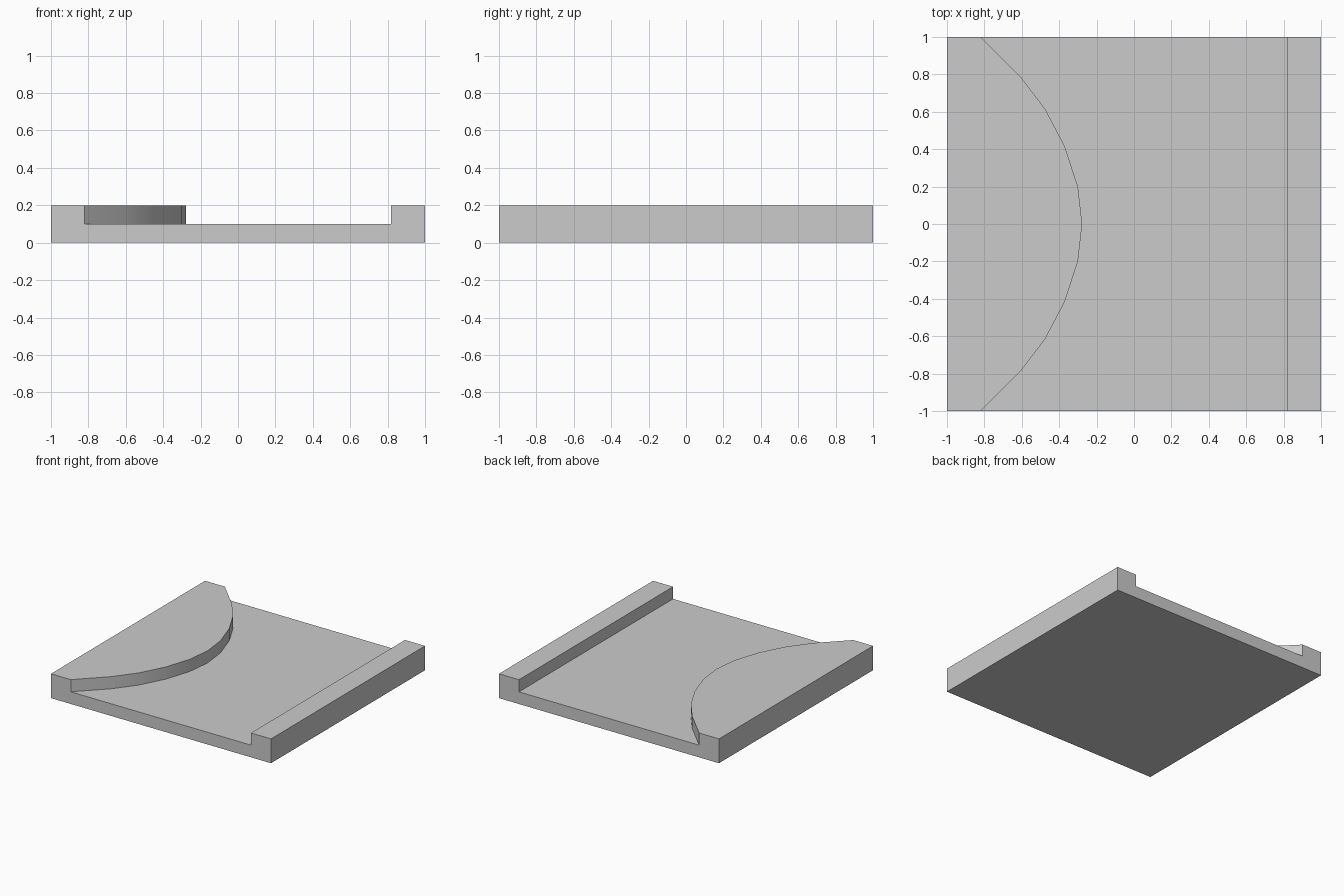
import bpy, bmesh
from math import radians

if "Cube" in bpy.data.objects:
    bpy.data.objects.remove(bpy.data.objects["Cube"])


def prism(name, outline, z0, z1):
    """Extrude a flat outline between two heights."""
    bm = bmesh.new()
    face = bm.faces.new([bm.verts.new((x, y, z0)) for x, y in outline])
    top = bmesh.ops.extrude_face_region(bm, geom=[face])["geom"]
    verts = [g for g in top if isinstance(g, bmesh.types.BMVert)]
    bmesh.ops.translate(bm, verts=verts, vec=(0, 0, z1 - z0))
    bmesh.ops.recalc_face_normals(bm, faces=bm.faces)
    mesh = bpy.data.meshes.new(name)
    bm.to_mesh(mesh)
    bm.free()
    obj = bpy.data.objects.new(name, mesh)
    bpy.context.collection.objects.link(obj)
    return obj


# Square ground tile
tile = prism("channel_tile", [(-1, -1), (1, -1), (1, 1), (-1, 1)], 0, 0.2)

# Sunken channel: curved left bank (mirrored in y), straight right bank
half = [(-0.277, 0), (-0.30, 0.20), (-0.37, 0.415), (-0.475, 0.615),
        (-0.605, 0.785), (-0.92, 1.1)]
bank = [(x, -y) for x, y in half[:0:-1]] + half
cutter = prism("channel_cutter", bank + [(0.818, 1.1), (0.818, -1.1)], 0.1, 0.3)
cutter.hide_render = True

cut = tile.modifiers.new("channel", 'BOOLEAN')
cut.operation = 'DIFFERENCE'
cut.solver = 'EXACT'
cut.object = cutter
bpy.context.view_layer.objects.active = tile
tile.select_set(True)
bpy.ops.object.modifier_apply(modifier=cut.name)
bpy.data.objects.remove(cutter)

# Smooth the curved bank, keep the corners sharp
bpy.ops.object.shade_smooth_by_angle(angle=radians(30))
